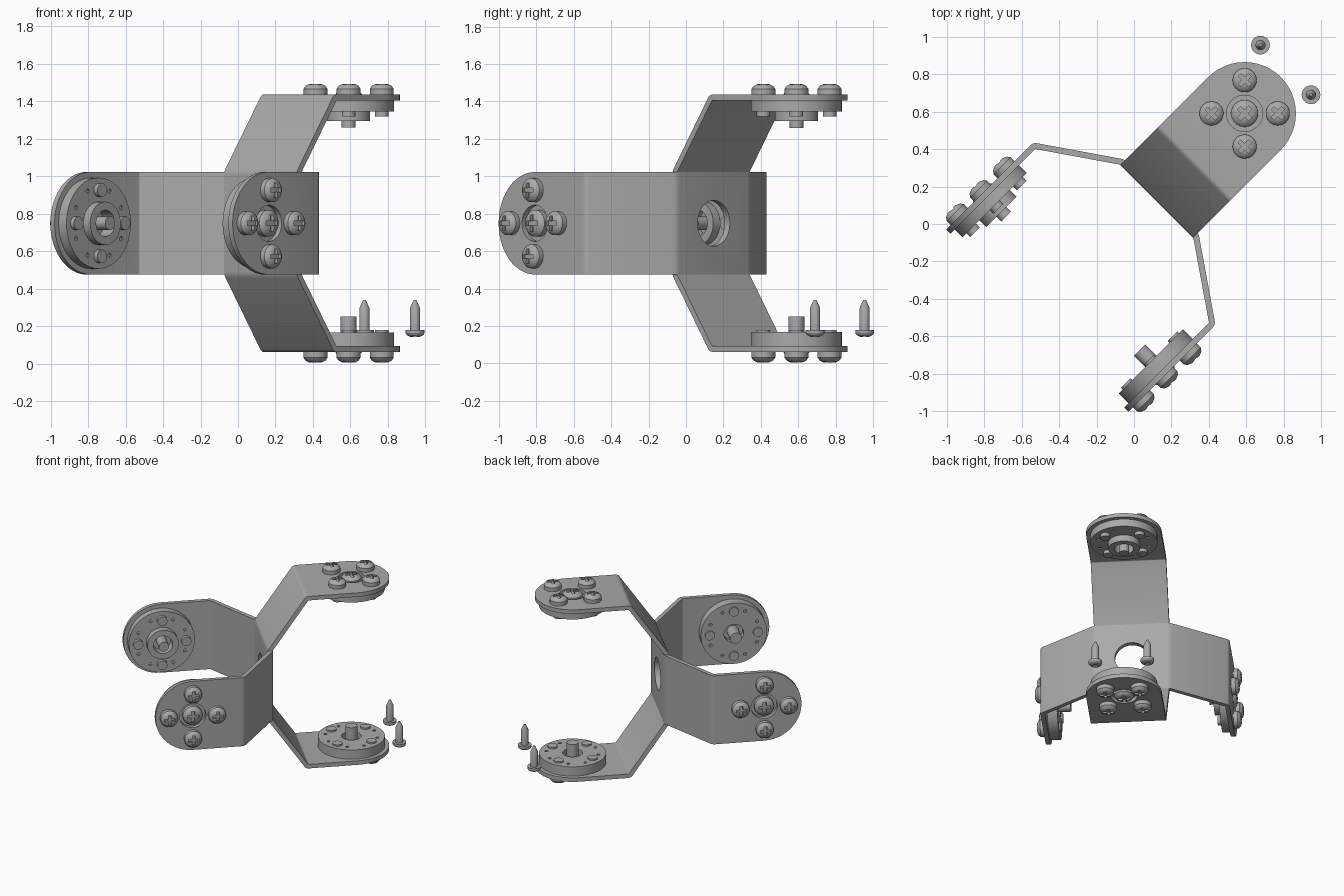
import bpy, bmesh, math
from math import pi, sin, cos
from mathutils import Matrix, Vector

if "Cube" in bpy.data.objects:
    bpy.data.objects.remove(bpy.data.objects["Cube"], do_unlink=True)

metal = bpy.data.materials.new("grey_metal")
metal.use_nodes = True
GREY = (0.4, 0.4, 0.4, 1)
metal.diffuse_color = GREY
metal.node_tree.nodes["Principled BSDF"].inputs["Base Color"].default_value = GREY

# Shared sizes
WIDTH = 0.274      # half width of the strip, also its end radius
SPREAD = 0.688     # half distance between outer arm faces
REACH = 0.665      # hub plate to arm end centre
SHEET = 0.032
BOLT = 0.177       # bolt circle radius


def make(name, bm):
    mesh = bpy.data.meshes.new(name)
    bm.to_mesh(mesh)
    bm.free()
    mesh.materials.append(metal)
    ob = bpy.data.objects.new(name, mesh)
    bpy.context.collection.objects.link(ob)
    return ob


def activate(ob):
    bpy.ops.object.select_all(action='DESELECT')
    ob.select_set(True)
    bpy.context.view_layer.objects.active = ob


def smooth(ob):
    activate(ob)
    bpy.ops.object.shade_smooth_by_angle(angle=math.radians(30))


def apply(ob, kind, **settings):
    mod = ob.modifiers.new(kind, kind)
    for key, value in settings.items():
        setattr(mod, key, value)
    activate(ob)
    bpy.ops.object.modifier_apply(modifier=mod.name)


def cut(ob, cutter):
    apply(ob, 'BOOLEAN', object=cutter, operation='DIFFERENCE', solver='EXACT')
    bpy.data.objects.remove(cutter, do_unlink=True)


def lathe(name, profile, steps=40):
    """Solid of revolution from (radius, height) points, starting and ending on the axis."""
    bm = bmesh.new()
    vs = [bm.verts.new((r, 0, z)) for r, z in profile]
    edges = [bm.edges.new(pair) for pair in zip(vs, vs[1:])]
    bmesh.ops.spin(bm, geom=vs + edges, cent=(0, 0, 0), axis=(0, 0, 1),
                   angle=2 * pi, steps=steps)
    bmesh.ops.remove_doubles(bm, verts=bm.verts[:], dist=1e-4)
    bmesh.ops.recalc_face_normals(bm, faces=bm.faces[:])
    return make(name, bm)


def rod_cutter(radius, places, depth, steps=40):
    bm = bmesh.new()
    for p in places:
        bmesh.ops.create_cone(bm, cap_ends=True, segments=steps, radius1=radius,
                              radius2=radius, depth=depth, matrix=Matrix.Translation(p))
    return make("cutter", bm)


def cut_cross(ob, z, size, depth):
    """Cross-shaped driver recess."""
    for a, b in ((size, size * 0.28), (size * 0.28, size)):
        bm = bmesh.new()
        bmesh.ops.create_cube(bm, size=2, matrix=Matrix.Translation((0, 0, z))
                              @ Matrix.Diagonal((a, b, depth, 1)))
        cut(ob, make("cutter", bm))


def bracket(name):
    """Bent strip: x is the open side, y the width, z the spread of the arms."""
    path = [(REACH, SPREAD), (0.283, SPREAD), (0, 0.277),
            (0, -0.277), (0.283, -SPREAD), (REACH, -SPREAD)]
    bm = bmesh.new()
    rows = [[bm.verts.new((x, s * WIDTH, z)) for s in (1, -1)] for x, z in path]

    def arc(z, sign):
        return [bm.verts.new((REACH + WIDTH * cos(t), sign * WIDTH * sin(t), z))
                for t in (pi / 2 - pi * i / 24 for i in range(1, 24))]

    last = len(path) - 2
    for i in range(last + 1):
        (a, b), (c, d) = rows[i], rows[i + 1]
        if i == 0:
            loop = [a, c, d, b] + arc(SPREAD, -1)
        elif i == last:
            loop = [a, c] + arc(-SPREAD, 1) + [d, b]
        else:
            loop = [a, c, d, b]
        bm.faces.new(loop)
    bends = [e for e in bm.edges if len(e.link_faces) == 2]
    bmesh.ops.bevel(bm, geom=bends, offset=0.018, segments=3, profile=0.5, affect='EDGES')
    ob = make(name, bm)
    apply(ob, 'SOLIDIFY', thickness=SHEET, offset=-1, use_even_offset=True)
    # Arm holes and hub hole
    cut(ob, rod_cutter(0.097, [(REACH, 0, SPREAD), (REACH, 0, -SPREAD)], 0.2))
    hub = rod_cutter(0.122, [(0, 0, 0)], 0.3)
    hub.data.transform(Matrix.Rotation(pi / 2, 4, 'Y'))
    cut(ob, hub)
    smooth(ob)
    return ob


# Template parts; z = 0 is the outer face of an arm, +z points outward
def head_screw(name, radius, base, top, shank, tip):
    ob = lathe(name, [(0, tip), (shank, tip), (shank, base), (radius, base),
                      (radius, top - 0.026), (radius * 0.82, top - 0.01),
                      (radius * 0.5, top), (0, top)], 32)
    cut_cross(ob, top, radius * 0.6, 0.02)
    smooth(ob)
    return ob


def horn(name, face, inner, places):
    ob = lathe(name, [(0, -SHEET), (0.243, -SHEET), (0.243, face)] + inner, 56)
    cut(ob, rod_cutter(0.012, places, 0.05, 12))
    smooth(ob)
    return ob


pins = [(0.19 * cos(t), 0.19 * sin(t), -0.106)
        for k in range(4) for t in (k * pi / 2 + 0.45, k * pi / 2 + 1.12)]
thin = horn("collar_horn", -0.091,
            [(0.115, -0.091), (0.115, -0.142), (0.07, -0.142), (0.07, -0.062), (0, -0.062)], pins)
thick = horn("flat_horn", -0.106, [(0.072, -0.106), (0.072, -0.06), (0, -0.06)], pins)
side_screw = head_screw("side_screw", 0.064, 0, 0.056, 0.036, -0.118)
thin_centre = head_screw("collar_centre_screw", 0.072, -SHEET, 0.025, 0.037, -0.178)
thick_centre = head_screw("flat_centre_screw", 0.072, -SHEET, 0.025, 0.043, -0.19)
used = set()


def place(template, matrix, name):
    """Use the template itself first, then linked copies."""
    ob = template
    if template in used:
        ob = template.copy()
        bpy.context.collection.objects.link(ob)
    used.add(template)
    ob.name = name
    ob.matrix_world = matrix


# Two brackets back to back, turned a quarter about their shared axis
u = Vector((1, 1, 0)).normalized()
w = Vector((-1, 1, 0)).normalized()
up = Vector((0, 0, 1))


def frame(x, z, along):
    m = Matrix((x, z.cross(x), z)).transposed().to_4x4()
    m.translation = u * along + up * 0.749
    return m


for label, m, turn in (("upright", frame(u, up, 0.17), pi / 4),
                       ("level", frame(-u, w, 0.21), 0)):
    bracket(label + "_bracket").matrix_world = m
    for side, flip, disc, centre in (("first", 0, thin, thin_centre),
                                     ("second", pi, thick, thick_centre)):
        end = (m @ Matrix.Translation((REACH, 0, 0)) @ Matrix.Rotation(flip, 4, 'X')
               @ Matrix.Translation((0, 0, SPREAD)))
        tag = label + "_" + side
        place(disc, end @ Matrix.Rotation(turn, 4, 'Z'), tag + "_horn")
        place(centre, end, tag + "_centre_screw")
        for k in range(4):
            t = turn + k * pi / 2
            place(side_screw, end @ Matrix.Translation((BOLT * cos(t), BOLT * sin(t), 0)),
                  tag + "_side_screw")

# Loose pointed screws standing on their heads
loose = lathe("loose_screw", [(0, 0.142), (0.025, 0.142), (0.044, 0.152), (0.05, 0.162),
                              (0.05, 0.178), (0.027, 0.178), (0.027, 0.295),
                              (0.008, 0.338), (0, 0.34)], 24)
cut_cross(loose, 0.142, 0.028, 0.015)
smooth(loose)
for x, y in ((0.675, 0.955), (0.945, 0.69)):
    place(loose, Matrix.Translation((x, y, 0)), "loose_screw")
